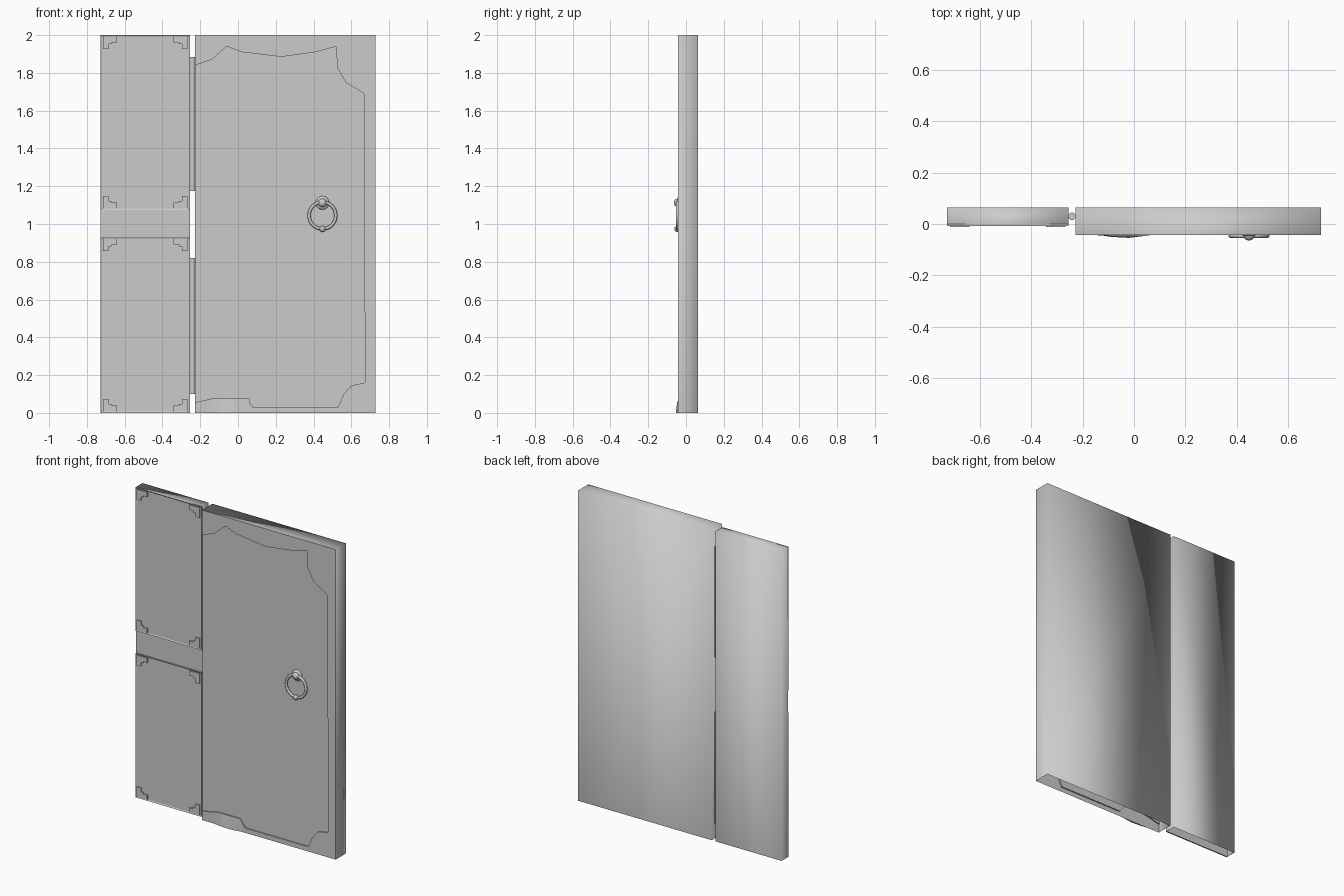
import bpy, bmesh, math
from mathutils import Matrix

cube = bpy.data.objects.get("Cube")
if cube:
    bpy.data.objects.remove(cube, do_unlink=True)

grey = bpy.data.materials.new("plain grey")
grey.use_nodes = True
GREY = (0.6, 0.6, 0.6, 1)
grey.diffuse_color = GREY
grey.node_tree.nodes["Principled BSDF"].inputs["Base Color"].default_value = GREY

BACK = 0.064


def finish(bm, name, recalc=True):
    if recalc:
        bmesh.ops.recalc_face_normals(bm, faces=bm.faces[:])
    mesh = bpy.data.meshes.new(name)
    bm.to_mesh(mesh)
    bm.free()
    mesh.materials.append(grey)
    obj = bpy.data.objects.new(name, mesh)
    bpy.context.collection.objects.link(obj)
    return obj


def smooth_shell(bm, front):
    """Soft normals over back, sides and top; crisp edges around the front."""
    for f in bm.faces:
        f.smooth = True
    for e in bm.edges:
        if all(v.co.y <= front + 0.001 for v in e.verts):
            e.smooth = False


def prism(name, points, front, back):
    """Extrude an x-z outline along y."""
    bm = bmesh.new()
    near = [bm.verts.new((x, front, z)) for x, z in points]
    far = [bm.verts.new((x, back, z)) for x, z in points]
    bm.faces.new(near)
    bm.faces.new(far[::-1])
    n = len(points)
    for i in range(n):
        j = (i + 1) % n
        bm.faces.new((near[j], near[i], far[i], far[j]))
    return finish(bm, name)


# Door: open-bottomed shell with a scalloped rim around a sunken panel
L, R, TOP = -0.228, 0.727, 2.0
FRONT, SUNK = -0.042, -0.034
contour = [(L, 1.84), (-0.14, 1.87), (-0.06, 1.94), (0.02, 1.91), (0.23, 1.885),
           (0.41, 1.91), (0.52, 1.94), (0.525, 1.83), (0.57, 1.75), (0.668, 1.69),
           (0.672, 0.16), (0.6, 0.145), (0.56, 0.1), (0.53, 0.03), (0.08, 0.03),
           (0.04, 0.08), (-0.12, 0.08), (L, 0.055)]
bm = bmesh.new()
lip = [bm.verts.new((x, FRONT, z)) for x, z in contour]
bed = [bm.verts.new((x, SUNK, z)) for x, z in contour]
corners = [(L, TOP), (R, TOP), (R, 0), (L, 0)]
f_lt, f_rt, f_rb, f_lb = [bm.verts.new((x, FRONT, z)) for x, z in corners]
b_lt, b_rt, b_rb, b_lb = [bm.verts.new((x, BACK, z)) for x, z in corners]
bm.faces.new([f_lt, f_rt, f_rb, f_lb] + lip[::-1])
bm.faces.new(bed)
for i in range(len(lip) - 1):
    bm.faces.new((lip[i], lip[i + 1], bed[i + 1], bed[i]))
bm.faces.new((b_lt, b_rt, b_rb, b_lb))
bm.faces.new((f_lt, f_rt, b_rt, b_lt))
bm.faces.new((f_rt, f_rb, b_rb, b_rt))
bm.faces.new((b_lb, b_lt, f_lt, lip[0], bed[0], bed[-1], lip[-1], f_lb))
smooth_shell(bm, SUNK)
finish(bm, "door")

# Swelling at the foot of the door
bm = bmesh.new()
foot = [(-0.14, FRONT), (-0.09, -0.05), (-0.02, -0.054), (0.06, FRONT)]
low = [bm.verts.new((x, y, 0)) for x, y in foot]
high = [bm.verts.new((x, FRONT - 0.002, 0.076)) for x, y in foot]
for i in range(3):
    bm.faces.new((low[i], low[i + 1], high[i + 1], high[i]))
bm.faces.new(low[::-1])
finish(bm, "door_foot_swelling")

# Side panel: open-bottomed shell
SL, SR, SFRONT = -0.727, -0.255, 0.0
bm = bmesh.new()
bmesh.ops.create_cube(bm, size=1)
for v in bm.verts:
    v.co.x = SR if v.co.x > 0 else SL
    v.co.y = BACK if v.co.y > 0 else SFRONT
    v.co.z = TOP if v.co.z > 0 else 0
bm.normal_update()
bottom = [f for f in bm.faces if f.normal.z < -0.5]
bmesh.ops.delete(bm, geom=bottom, context='FACES_ONLY')
smooth_shell(bm, SFRONT)
finish(bm, "side_panel")


# Framed boards on the side panel, each with four stepped corner brackets
def framed_board(name, z0, z1):
    bm = bmesh.new()
    bmesh.ops.create_cube(bm, size=1)
    for v in bm.verts:
        v.co.x = SR if v.co.x > 0 else SL
        v.co.y = SFRONT if v.co.y > 0 else -0.008
        v.co.z = z1 if v.co.z > 0 else z0
    bm.normal_update()
    face = [f for f in bm.faces if f.normal.y < -0.5]
    bmesh.ops.inset_region(bm, faces=face, thickness=0.01)
    bmesh.ops.translate(bm, verts=face[0].verts[:], vec=(0, 0.004, 0))
    finish(bm, name)
    step = [(0, 0), (0.075, 0), (0.075, 0.03), (0.045, 0.03),
            (0.045, 0.04), (0.03, 0.04), (0.03, 0.065), (0, 0.065)]
    for side, x, sx in (("right", SL + 0.012, 1), ("left", SR - 0.012, -1)):
        for end, z, sz in (("lower", z0 + 0.008, 1), ("upper", z1 - 0.008, -1)):
            prism(f"{name}_{end}_{side}_bracket",
                  [(x + sx * px, z + sz * pz) for px, pz in step], -0.012, -0.003)


framed_board("lower_board", 0.0, 0.93)
framed_board("upper_board", 1.075, TOP)


# Hinge pins
def hinge(name, z0, z1):
    bm = bmesh.new()
    bmesh.ops.create_cone(bm, cap_ends=True, segments=16, radius1=0.0145,
                          radius2=0.0145, depth=z1 - z0,
                          matrix=Matrix.Translation((-0.241, 0.03, (z0 + z1) / 2)))
    for f in bm.faces:
        f.smooth = len(f.verts) == 4
    finish(bm, name)


hinge("lower_hinge", 0.1, 0.82)
hinge("upper_hinge", 1.175, 1.885)

# Ring handle with mount, knob and weight
HX, HZ = 0.447, 1.045
bpy.ops.mesh.primitive_torus_add(major_radius=0.071, minor_radius=0.0085,
                                 major_segments=32, minor_segments=10,
                                 location=(HX, -0.046, HZ),
                                 rotation=(math.pi / 2, 0, 0))
ring = bpy.context.object
ring.name = "handle_ring"
ring.data.materials.append(grey)
bpy.ops.object.shade_smooth()


def ball(name, z, radius, depth, y):
    bm = bmesh.new()
    bmesh.ops.create_uvsphere(bm, u_segments=16, v_segments=10, radius=1)
    bmesh.ops.scale(bm, vec=(radius, depth, radius), verts=bm.verts[:])
    bmesh.ops.translate(bm, vec=(HX, y, z), verts=bm.verts[:])
    for f in bm.faces:
        f.smooth = True
    finish(bm, name)


ball("handle_mount", 1.112, 0.036, 0.014, -0.035)
ball("handle_knob", 1.112, 0.022, 0.018, -0.046)
ball("handle_weight", 0.974, 0.016, 0.014, -0.048)
